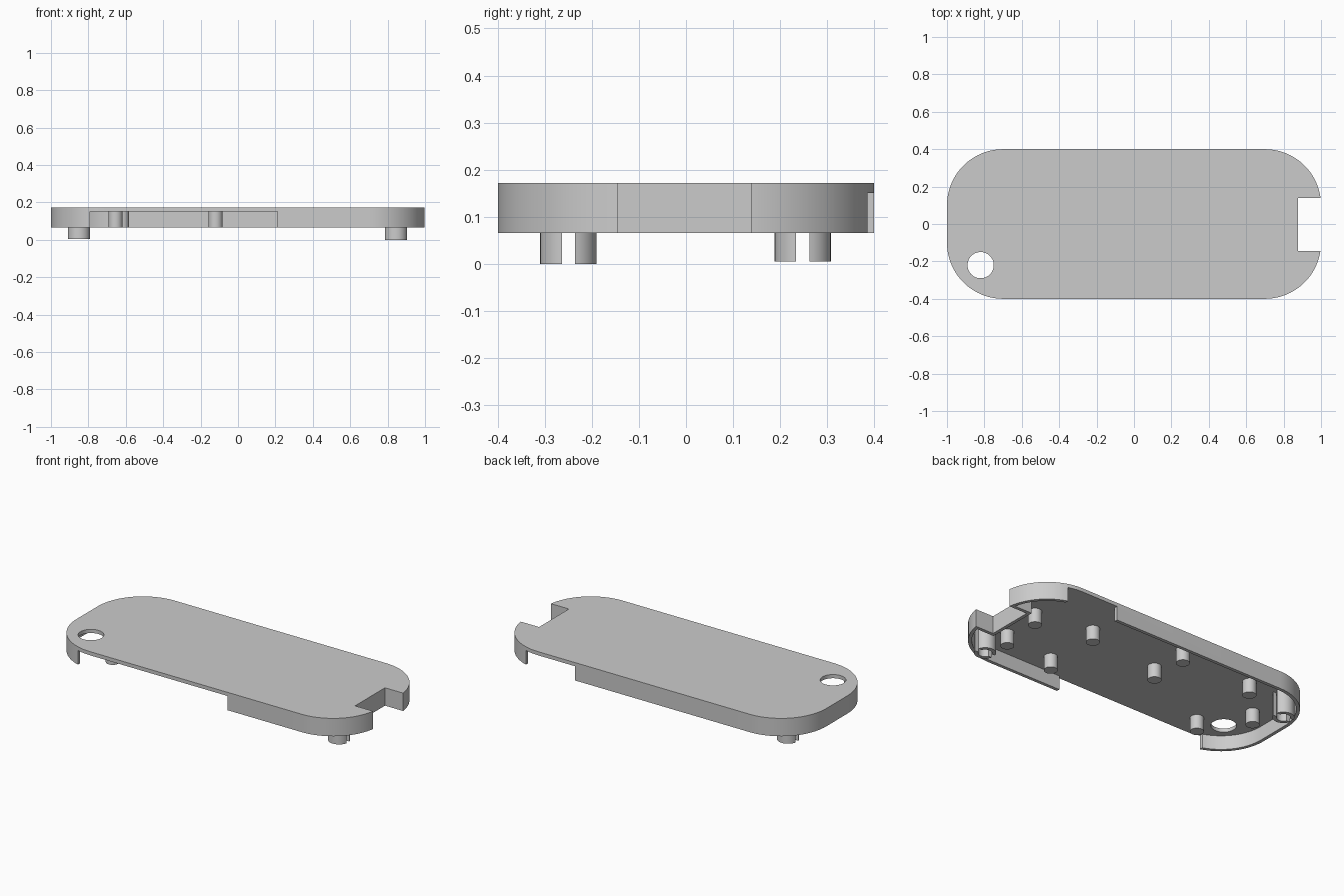
import bpy, bmesh, math

cube = bpy.data.objects.get("Cube")
if cube:
    bpy.data.objects.remove(cube, do_unlink=True)

grey = bpy.data.materials.new("light_grey")
grey.use_nodes = True
COLOUR = (0.6, 0.6, 0.6, 1)
grey.diffuse_color = COLOUR
grey.node_tree.nodes["Principled BSDF"].inputs["Base Color"].default_value = COLOUR

BOTTOM, CEILING, TOP = 0.065, 0.15, 0.172
WALL = 0.02


def prism(name, outline, z0, z1):
    """Extrude a closed 2D outline between two heights."""
    bm = bmesh.new()
    face = bm.faces.new([bm.verts.new((x, y, z0)) for x, y in outline])
    top = bmesh.ops.extrude_face_region(bm, geom=[face])["geom"]
    bmesh.ops.translate(bm, vec=(0, 0, z1 - z0),
                        verts=[v for v in top if isinstance(v, bmesh.types.BMVert)])
    bmesh.ops.recalc_face_normals(bm, faces=bm.faces)
    mesh = bpy.data.meshes.new(name)
    bm.to_mesh(mesh)
    bm.free()
    obj = bpy.data.objects.new(name, mesh)
    bpy.context.collection.objects.link(obj)
    mesh.materials.append(grey)
    return obj


def rounded(hx, hy, r, steps=20):
    pts = []
    for i, (sx, sy) in enumerate([(1, 1), (-1, 1), (-1, -1), (1, -1)]):
        for k in range(steps + 1):
            a = math.pi / 2 * (i + k / steps)
            pts.append((sx * (hx - r) + r * math.cos(a), sy * (hy - r) + r * math.sin(a)))
    return pts


def circle(cx, cy, r, n=32):
    return [(cx + r * math.cos(2 * math.pi * k / n), cy + r * math.sin(2 * math.pi * k / n))
            for k in range(n)]


def rect(x0, x1, y0, y1):
    return [(x0, y0), (x1, y0), (x1, y1), (x0, y1)]


def cut(obj, cutter):
    """Subtract the cutter from the object and remove the cutter."""
    mod = obj.modifiers.new("cut", 'BOOLEAN')
    mod.operation = 'DIFFERENCE'
    mod.solver = 'EXACT'
    mod.object = cutter
    cutter.hide_render = True
    bpy.context.view_layer.objects.active = obj
    bpy.ops.object.modifier_apply(modifier=mod.name)
    bpy.data.objects.remove(cutter, do_unlink=True)


def smooth(obj):
    bpy.ops.object.select_all(action='DESELECT')
    obj.select_set(True)
    bpy.context.view_layer.objects.active = obj
    bpy.ops.object.shade_smooth_by_angle(angle=math.radians(30))


# Cover shell: rounded slab with a lined end notch, hollowed from below
cover = prism("cover_shell", rounded(1, 0.4, 0.3), BOTTOM, TOP)
cut(cover, prism("notch_cutter", rect(0.877, 1.2, -0.145, 0.138), -0.1, 0.4))
hollow = prism("hollow_cutter", rounded(1 - WALL, 0.4 - WALL, 0.3 - WALL), -0.1, CEILING)
cut(hollow, prism("lining_cutter", rect(0.877 - WALL, 1.2, -0.145 - WALL, 0.138 + WALL), -0.2, 0.4))
cut(cover, hollow)

# Long front opening, short back opening and round hole
cut(cover, prism("front_gap_cutter", rect(-0.79, 0.21, -0.5, -0.33), -0.1, CEILING))
cut(cover, prism("back_gap_cutter", rect(0.456, 0.79, 0.33, 0.5), -0.1, CEILING))
cut(cover, prism("hole_cutter", circle(-0.82, -0.22, 0.07, 48), -0.1, 0.4))
smooth(cover)

# Support pegs under the cover
PEGS = [(0.76, 0.07), (0.73, -0.2), (0.4, 0.13), (0.38, -0.25), (-0.12, 0.27),
        (-0.12, 0.03), (-0.62, 0.235), (-0.84, 0), (-0.655, -0.25)]
for i, (x, y) in enumerate(PEGS):
    smooth(prism(f"support_peg_{i + 1}", circle(x, y, 0.038), BOTTOM, CEILING + 0.005))

# Split tube clips at opposite corners
for name, x, y, z in [("left_clip", 0.845, -0.25, 0), ("right_clip", -0.85, 0.248, 0.005)]:
    clip = prism(name, circle(x, y, 0.06), z, CEILING + 0.005)
    cut(clip, prism("bore_cutter", circle(x, y, 0.038), -0.1, CEILING))
    cut(clip, prism("slot_cutter", rect(x - 0.1, x + 0.1, y - 0.014, y + 0.014), -0.1, CEILING))
    smooth(clip)
